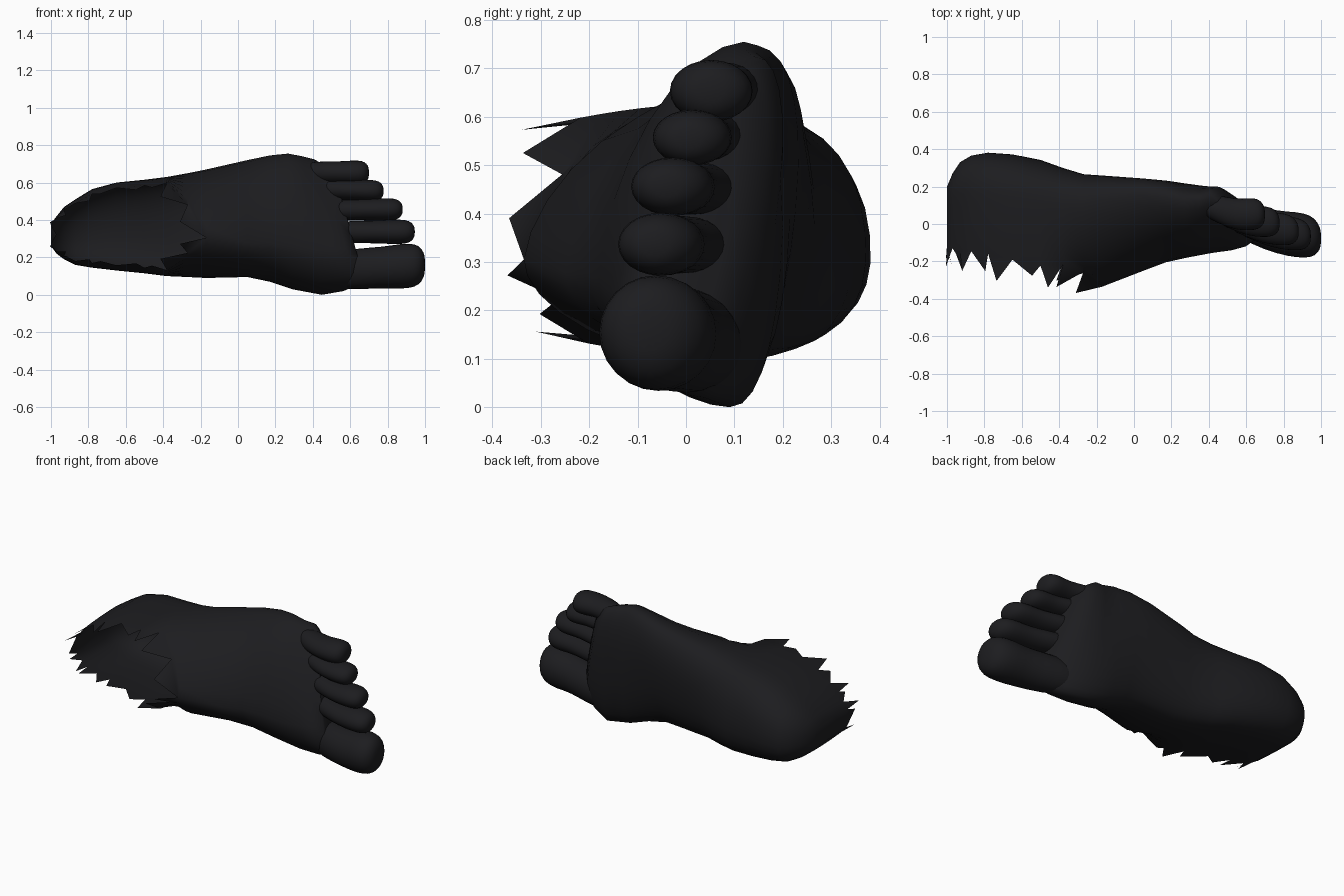
import bpy, bmesh, math
from mathutils import Vector

if "Cube" in bpy.data.objects:
    bpy.data.objects.remove(bpy.data.objects["Cube"])

skin = bpy.data.materials.new("dark_skin")
skin.diffuse_color = (0.012, 0.012, 0.014, 1)
skin.use_nodes = True
skin.node_tree.nodes["Principled BSDF"].inputs["Base Color"].default_value = skin.diffuse_color


def finish(name, bm):
    bmesh.ops.remove_doubles(bm, verts=bm.verts, dist=0.0005)
    bmesh.ops.recalc_face_normals(bm, faces=bm.faces)
    me = bpy.data.meshes.new(name)
    bm.to_mesh(me)
    bm.free()
    me.materials.append(skin)
    ob = bpy.data.objects.new(name, me)
    bpy.context.collection.objects.link(ob)
    bpy.context.view_layer.objects.active = ob
    ob.select_set(True)
    bpy.ops.object.shade_smooth_by_angle(angle=math.radians(50))
    ob.select_set(False)
    return ob


def skin_rows(bm, rows):
    for a, b in zip(rows, rows[1:]):
        for i in range(len(a) - 1):
            bm.faces.new((a[i], a[i + 1], b[i + 1], b[i]))


def curve(c, n):
    return math.copysign(abs(c) ** (2 / n), c)


def ramp(x, start, width):
    return min(1, max(0, (x - start) / width))


def openness(x):
    return 1 - ramp(x, -.36, .19)


# Foot sections along x: x, z low, z high, sole y, side y, top y
SECTIONS = [
    (-1, .26, .38, .2, .12, -.12),
    (-.97, .22, .42, .27, .15, -.12),
    (-.93, .19, .47, .33, .17, -.13),
    (-.87, .16, .51, .365, .18, -.13),
    (-.78, .145, .565, .38, .18, -.14),
    (-.65, .13, .6, .37, .17, -.17),
    (-.5, .115, .615, .34, .15, -.2),
    (-.38, .1, .63, .3, .12, -.21),
    (-.27, .095, .65, .265, .1, -.26),
    (-.17, .09, .67, .25, .1, -.335),
    (.05, .095, .72, .22, .1, -.25),
    (.17, .07, .745, .215, .1, -.205),
    (.28, .03, .755, .21, .1, -.18),
    (.4, 0, .74, .195, .1, -.155),
    (.49, .02, .725, .165, .07, -.14),
    (.55, .05, .7, .12, .03, -.12),
    (.6, .08, .67, .06, 0, -.08),
]


def section(x, z0, z1, sole, side, top):
    pts = []
    zc, hw = (z0 + z1) / 2, (z1 - z0) / 2
    ridge = zc - .13 * ramp(x, -.4, .4)
    # negative tilt at the heel, raised arch midway, flat ball, tilted toe line
    skew = (-.1 + .22 * ramp(x, -.5, .4) - .08 * ramp(x, .1, .18)
            + .15 * ramp(x, .4, .13))
    shear = .28 * ramp(x, .25, .3)
    opened = openness(x)

    def upper(t, z_side):
        # t = 0 at the rim or ridge, 1 at the widest side point
        a = t * math.pi / 2
        zr = ridge + (z_side - ridge) * curve(math.sin(a), 1.75)
        yr = side + (top - side) * curve(math.cos(a), 1.75)
        zo = z_side + (zc - z_side) * .12 * (1 - t) ** 2
        yo = side + (top - side) * (1 - t)
        return (yr + (yo - yr) * opened, zr + (zo - zr) * opened)

    for i in range(8):
        pts.append(upper(i / 8, z0))
    for i in range(15):
        a = math.pi * i / 14
        pts.append((side + (sole - side) * curve(math.sin(a), 2.3),
                    zc - hw * curve(math.cos(a), 2.3)))
    for i in range(7, -1, -1):
        pts.append(upper(i / 8, z1))
    return [Vector((x - shear * (z - .35), y + skew * (z - ridge), z)) for y, z in pts]


# Foot body, an open shell at the ankle
bm = bmesh.new()
rows = [[bm.verts.new(p) for p in section(*s)] for s in SECTIONS]
skin_rows(bm, rows)
bm.faces.new(rows[0])
bm.faces.new(rows[-1][:-1])

# Jagged teeth around the ankle rim
count = sum(1 for s in SECTIONS if openness(s[0]) > 0.001)
rim = [r[-1] for r in reversed(rows[:count + 1])] + [r[0] for r in rows[:count + 1]]
lengths = [.08, .10, .12, .07, .13, .10, .11]
for i, (a, b) in enumerate(zip(rim, rim[1:])):
    mid = (a.co + b.co) / 2
    length = .07 if mid.x > -.3 else lengths[i % 7]
    lean = -.09 if mid.x > -.42 else (.03 if i % 2 else -.02)
    tip = bm.verts.new(mid + Vector((lean, -length, (.36 - mid.z) * .08)))
    bm.faces.new((a, b, tip))
finish("foot_body", bm)


# Toes: lofted rings along a path of (x, y, z, half height y, half width z)
def toe(name, path):
    bm = bmesh.new()
    rings = []
    for x, y, z, ry, rz in path:
        ring = []
        for i in range(12):
            a = 2 * math.pi * i / 12
            ring.append(bm.verts.new((x, y + ry * math.cos(a), z + rz * math.sin(a))))
        rings.append(ring)
    skin_rows(bm, [r + [r[0]] for r in rings])
    bm.faces.new(rings[0])
    bm.faces.new(rings[-1])
    ob = finish(name, bm)
    mod = ob.modifiers.new("rounding", 'SUBSURF')
    mod.levels = mod.render_levels = 1


# Fraction along the toe, width scale, height scale, sideways bulge in y
SHAPE = [(0, .75, .7, .04), (.35, .95, 1.2, .01), (.6, .93, 1.25, -.01),
         (.78, 1.04, 1.35, 0), (.91, 1, 1.25, .005), (.97, .77, .9, .005),
         (1.003, .38, .45, .005)]

# Each toe: base and tip of x, z and y, half width, height factor
TOES = [
    ("big_toe", .42, 1, .125, .16, .03, -.082, .122, .78),
    ("second_toe", .44, .945, .335, .337, .02, -.07, .067, 1.05),
    ("third_toe", .4, .88, .45, .457, .04, -.045, .062, 1.1),
    ("fourth_toe", .36, .778, .565, .555, .06, 0, .059, 1.1),
    ("little_toe", .32, .7, .655, .653, .08, .045, .066, 1.03),
]
for name, xb, xt, zb, zt, yb, yt, r, tall in TOES:
    toe(name, [(xb + (xt - xb) * f, yb + (yt - yb) * f + d, zb + (zt - zb) * f,
                r * h * tall, r * w) for f, w, h, d in SHAPE])
